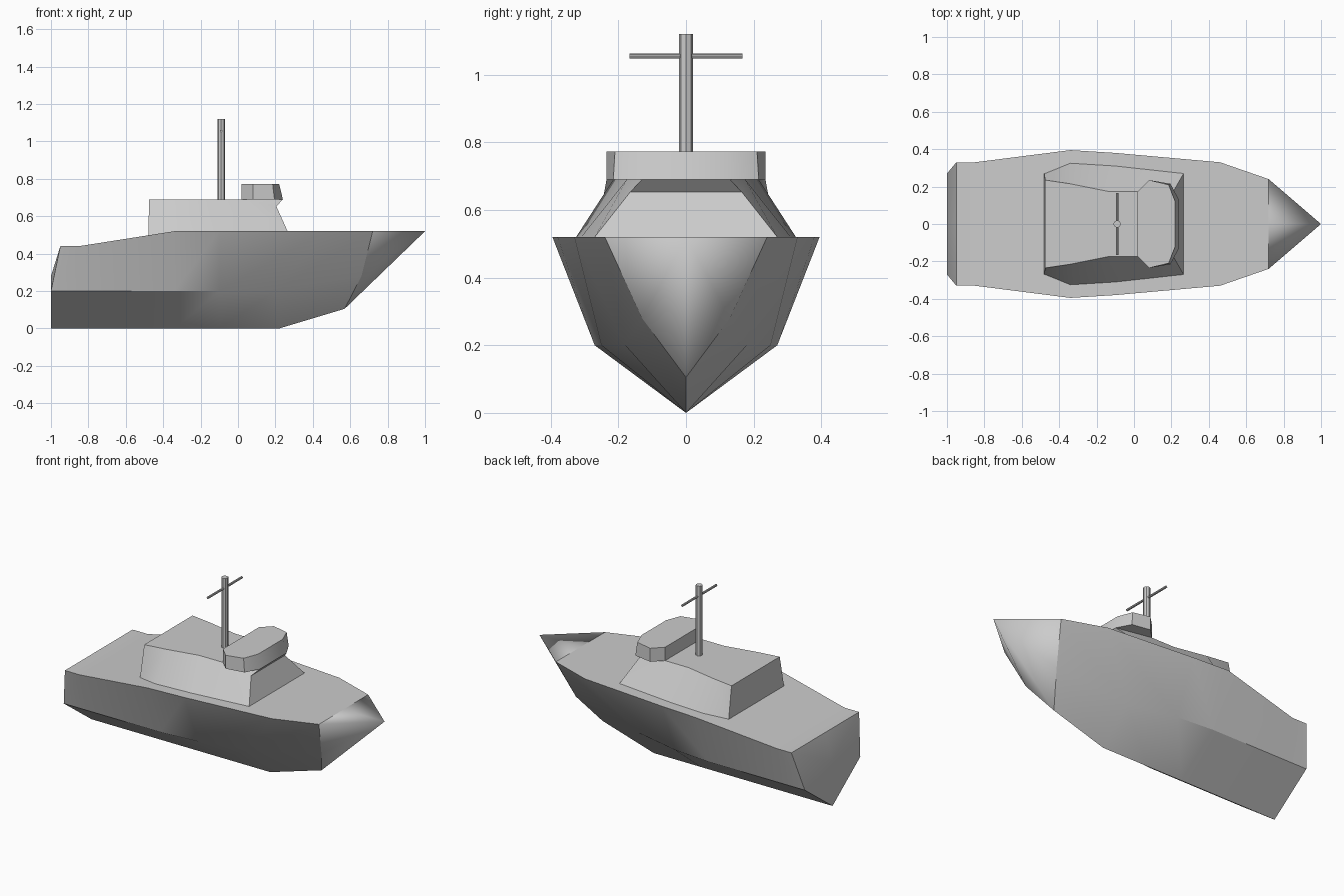
import bpy, bmesh, math

if "Cube" in bpy.data.objects:
    bpy.data.objects.remove(bpy.data.objects["Cube"])


def build(name, points, faces, smooth_angle=30):
    """Build one half of a part (y >= 0) and its mirror image as one welded mesh."""
    bm = bmesh.new()
    for side in (1, -1):
        vs = [bm.verts.new((x, y * side, z)) for x, y, z in points]
        for f in faces:
            bm.faces.new([vs[i] for i in f])
    bmesh.ops.remove_doubles(bm, verts=bm.verts, dist=1e-4)
    bmesh.ops.recalc_face_normals(bm, faces=bm.faces)
    for f in bm.faces:
        f.smooth = True
    for e in bm.edges:
        if len(e.link_faces) == 2:
            e.smooth = e.calc_face_angle() < math.radians(smooth_angle)
    mesh = bpy.data.meshes.new(name)
    bm.to_mesh(mesh)
    bm.free()
    ob = bpy.data.objects.new(name, mesh)
    bpy.context.collection.objects.link(ob)
    return ob


def loft(rows):
    """Join equal-length rows of points with quads."""
    n = len(rows[0])
    points = [p for r in rows for p in r]
    faces = [(r * n + i, r * n + i + 1, (r + 1) * n + i + 1, (r + 1) * n + i)
             for r in range(len(rows) - 1) for i in range(n - 1)]
    return points, faces


def centre(row):
    return [(x, 0, z) for x, y, z in row]


def rod(name, radius, length, loc, rot=(0, 0, 0), sides=8):
    bpy.ops.mesh.primitive_cylinder_add(vertices=sides, radius=radius, depth=length,
                                        location=loc, rotation=rot)
    bpy.context.object.name = name


# Hull: keel, chine and deck edge lines from stern to bow joint
keel = [(-1, 0, 0), (-.85, 0, 0), (-.34, 0, 0), (-.1, 0, 0), (.22, 0, 0), (.57, 0, .105)]
chine = [(-1, .27, .2), (-.85, .27, .2), (-.34, .27, .2), (-.1, .25, .2), (.2, .18, .2), (.66, .13, .28)]
deck = [(-.95, .33, .44), (-.85, .33, .44), (-.34, .395, .52), (-.1, .38, .52), (.46, .33, .52), (.72, .24, .52)]
pts, faces = loft([keel, chine, deck, centre(deck)])
# Transom fan around a point on the stern centreline
pts.append((-1, 0, .28))
c = len(pts) - 1
faces += [(c, 0, 6), (c, 6, 12), (c, 12, 18)]
build("hull", pts, faces)

# Bow: softly shaded pointed tip
tip = (1, 0, .52)
build("bow", [keel[-1], chine[-1], deck[-1], (.72, 0, .52), tip],
      [(0, 1, 4), (1, 2, 4), (2, 3, 4)], 180)

# Cabin: base outline to roof outline, with an undercut front
base = [(-.48, .27, .495), (-.34, .325, .52), (-.1, .31, .52), (.265, .27, .52)]
roof = [(-.475, .235, .69), (-.34, .215, .69), (-.14, .175, .69), (.02, .175, .69)]
pts, faces = loft([centre(base), base, roof, centre(roof)])
pts += [(.205, .165, .653), (.24, .13, .69), (.205, 0, .653), (.24, 0, .69)]
faces += [(0, 4, 8, 12),                       # back wall
          (7, 16, 11), (16, 17, 11),           # front corner
          (3, 7, 16, 18), (18, 16, 17, 19),    # front wall and undercut
          (15, 11, 17, 19)]                    # roof front
build("cabin", pts, faces)

# Wheelhouse: flat block with swept sides
low = [(.02, .175, .69), (.08, .235, .69), (.195, .215, .69), (.24, .13, .69)]
high = [(.02, .175, .773), (.08, .235, .773), (.185, .21, .773), (.22, .12, .773)]
pts, faces = loft([centre(low), low, high, centre(high)])
faces += [(0, 4, 8, 12), (3, 7, 11, 15)]
build("wheelhouse", pts, faces)

# Mast and crossbar
rod("mast", .02, .43, (-.09, 0, .905))
rod("mast_crossbar", .007, .334, (-.09, 0, 1.055), (math.pi / 2, 0, 0))
